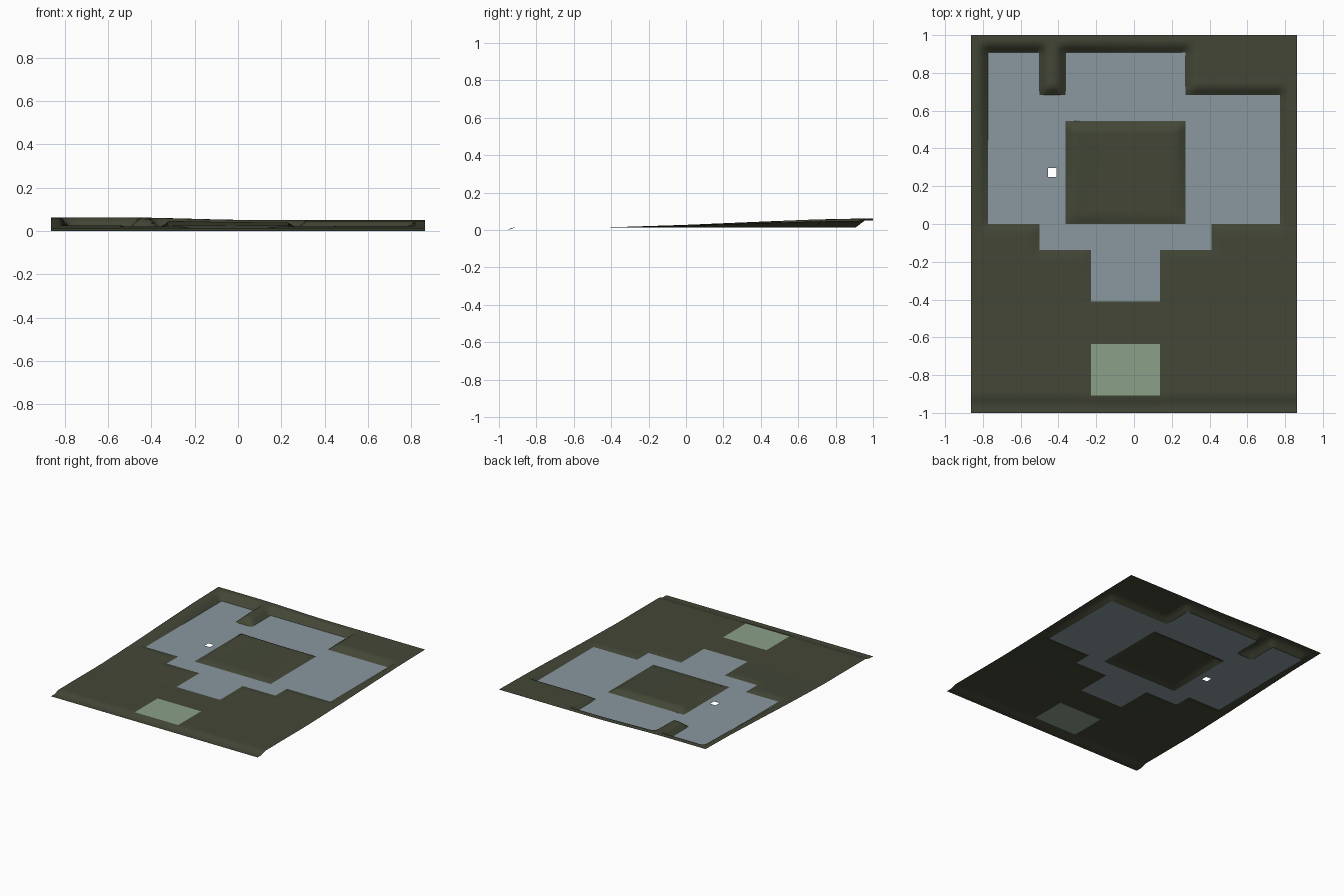
import bpy
import bmesh
import math

if "Cube" in bpy.data.objects:
    bpy.data.objects.remove(bpy.data.objects["Cube"])

CELL = 1 / 22          # plan module
NX, NY = 38, 44        # modules across and along
FLOOR_Z = 0.015

# Plan rectangles in modules: x0, x1, y0, y1
FLOOR = [(2, 8, 22, 42), (8, 11, 22, 37), (11, 25, 34, 42),
         (25, 36, 22, 37), (8, 28, 19, 22), (14, 22, 13, 19)]
PAD = [(14, 22, 2, 8)]
SHAFT = (9, 9.5 + 0.5, 27.5, 28.5)

# Hillside height along the depth
PROFILE = [(-1.0, 0.0), (-0.955, 0.0), (-0.909, 0.015), (-0.4, 0.015), (0.0, 0.028),
           (0.4, 0.045), (0.7, 0.057), (1.0, 0.063)]


def material(name, colour):
    mat = bpy.data.materials.new(name)
    mat.diffuse_color = (*colour, 1)
    mat.use_nodes = True
    mat.node_tree.nodes["Principled BSDF"].inputs["Base Color"].default_value = mat.diffuse_color
    return mat


def inside(rects, u, v):
    return any(a < u < b and c < v < d for a, b, c, d in rects)


def distance(u, v):
    """Distance in modules to the nearest levelled area."""
    return min(math.hypot(max(a - u, 0, u - b), max(c - v, 0, v - d))
               for a, b, c, d in FLOOR + PAD)


def hillside(x, y):
    z = PROFILE[-1][1]
    for (y0, z0), (y1, z1) in zip(PROFILE, PROFILE[1:]):
        if y <= y1:
            z = z0 + (z1 - z0) * max(0, (y - y0) / (y1 - y0))
            break
    if z > FLOOR_Z:
        # the hill is lower towards the right
        t = min(1, max(0, (x + 0.55) / 0.65))
        z = FLOOR_Z + (z - FLOOR_Z) * (1 - 0.25 * t * t * (3 - 2 * t))
    return z


def ground_height(u, v):
    z = hillside((u - NX / 2) * CELL, (v - NY / 2) * CELL)
    return FLOOR_Z + (z - FLOOR_Z) * min(1, distance(u, v))


def sheet(name, mat, keep, height):
    """Grid surface made of the half-module squares that pass the keep test."""
    bm = bmesh.new()
    verts = {}

    def vert(i, j):
        if (i, j) not in verts:
            u, v = i / 2, j / 2
            verts[i, j] = bm.verts.new(((u - NX / 2) * CELL, (v - NY / 2) * CELL,
                                        height(u, v)))
        return verts[i, j]

    for i in range(NX * 2):
        for j in range(NY * 2):
            if keep(i / 2 + 0.25, j / 2 + 0.25):
                face = bm.faces.new([vert(i, j), vert(i + 1, j),
                                     vert(i + 1, j + 1), vert(i, j + 1)])
                face.smooth = True
    mesh = bpy.data.meshes.new(name)
    bm.to_mesh(mesh)
    bm.free()
    mesh.materials.append(mat)
    obj = bpy.data.objects.new(name, mesh)
    bpy.context.collection.objects.link(obj)
    return obj


# Sloping ground with banks falling to the levelled areas
sheet("ground", material("dark olive", (0.056, 0.063, 0.037)),
      lambda u, v: not inside(FLOOR + PAD, u, v), ground_height)

# Building floor around the courtyard, with a small open shaft
sheet("building_floor", material("blue grey", (0.254, 0.314, 0.347)),
      lambda u, v: inside(FLOOR, u, v) and not inside([SHAFT], u, v),
      lambda u, v: FLOOR_Z)

# Detached front pad
sheet("front_pad", material("pale green", (0.258, 0.352, 0.25)),
      lambda u, v: inside(PAD, u, v), lambda u, v: FLOOR_Z)
